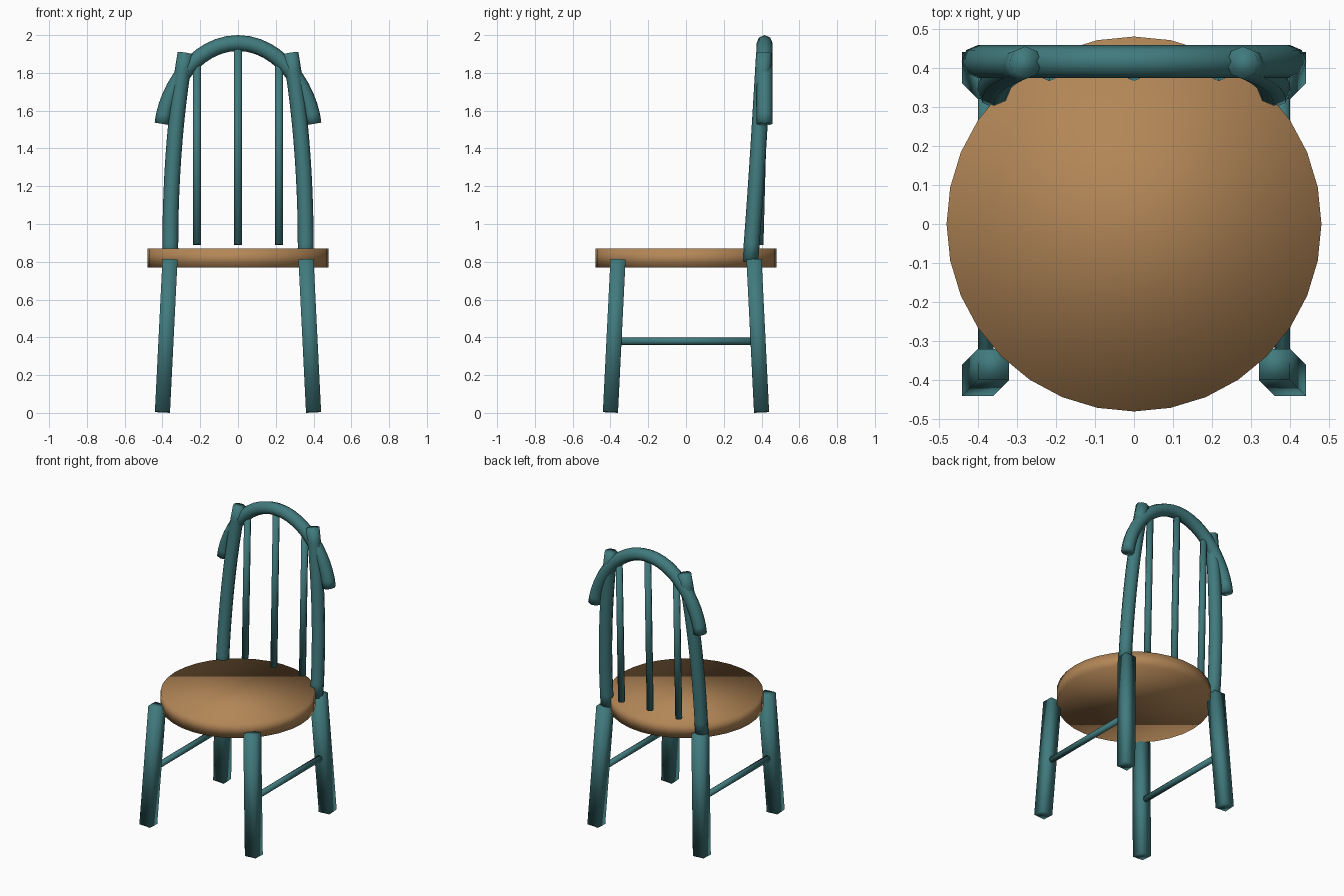
import bpy, bmesh, math
from mathutils import Vector

if "Cube" in bpy.data.objects:
    bpy.data.objects.remove(bpy.data.objects["Cube"])


def material(name, rgb):
    m = bpy.data.materials.new(name)
    m.diffuse_color = (*rgb, 1)
    m.use_nodes = True
    m.node_tree.nodes["Principled BSDF"].inputs["Base Color"].default_value = m.diffuse_color
    return m


teal = material("teal paint", (0.052, 0.195, 0.205))
wood = material("warm wood", (0.45, 0.24, 0.095))


def finish(name, bm, mat):
    bmesh.ops.recalc_face_normals(bm, faces=bm.faces)
    for f in bm.faces:
        f.smooth = True
    mesh = bpy.data.meshes.new(name)
    bm.to_mesh(mesh)
    bm.free()
    mesh.materials.append(mat)
    ob = bpy.data.objects.new(name, mesh)
    bpy.context.collection.objects.link(ob)
    return ob


def tube(name, path, radius, sides, turn=0.0):
    """Capped tube swept along a path, rings square to the path."""
    pts = [Vector(p) for p in path]
    bm = bmesh.new()
    rings = []
    for i, p in enumerate(pts):
        t = (pts[min(i + 1, len(pts) - 1)] - pts[max(i - 1, 0)]).normalized()
        ref = Vector((1, 0, 0)) if abs(t.y) > 0.9 else Vector((0, 1, 0))
        u = (ref - t * ref.dot(t)).normalized()
        v = t.cross(u)
        angles = [turn + math.tau * k / sides for k in range(sides)]
        rings.append([bm.verts.new(p + radius * (u * math.cos(a) + v * math.sin(a)))
                      for a in angles])
    for a, b in zip(rings, rings[1:]):
        for k in range(sides):
            n = (k + 1) % sides
            bm.faces.new((a[k], a[n], b[n], b[k]))
    bm.faces.new(rings[0])
    bm.faces.new(rings[-1])
    return finish(name, bm, teal)


def bezier(a, b, c, d, n=12):
    a, b, c, d = map(Vector, (a, b, c, d))
    return [a * (1 - t) ** 3 + b * 3 * t * (1 - t) ** 2 + c * 3 * t * t * (1 - t) + d * t ** 3
            for t in (i / n for i in range(n + 1))]


# Round seat
bm = bmesh.new()
bmesh.ops.create_cone(bm, cap_ends=True, segments=32, radius1=0.48, radius2=0.48, depth=0.1)
bmesh.ops.translate(bm, verts=bm.verts, vec=(0, 0, 0.82))
finish("seat", bm, wood)

for s, side in ((-1, "left"), (1, "right")):
    # Splayed square legs
    for d, end in ((-1, "front"), (1, "back")):
        tube(f"{end}_leg_{side}",
             [(s * 0.40, d * 0.40, 0.004), (s * 0.36, d * 0.36, 0.812)],
             0.04 * math.sqrt(2), 4, math.pi / 4)
    # Side stretcher
    tube(f"stretcher_{side}", [(s * 0.38, -0.37, 0.38), (s * 0.38, 0.37, 0.38)], 0.02, 8)
    # Curved back post
    tube(f"back_post_{side}",
         bezier((s * 0.358, 0.34, 0.80), (s * 0.362, 0.37, 1.17),
                (s * 0.338, 0.392, 1.55), (s * 0.278, 0.413, 1.905)), 0.042, 8)

# Top arch
half = bezier((0.40, 0.416, 1.53), (0.38, 0.416, 1.72), (0.22, 0.416, 1.958), (0, 0.416, 1.958))
tube("top_arch", half + [Vector((-p.x, p.y, p.z)) for p in reversed(half[:-1])], 0.042, 8)

# Back spindles
for x, top, label in ((-0.217, 1.86, "left"), (0, 1.94, "middle"), (0.217, 1.86, "right")):
    tube(f"spindle_{label}", [(x, 0.388, 0.89), (x, 0.414, top)], 0.022, 8)
